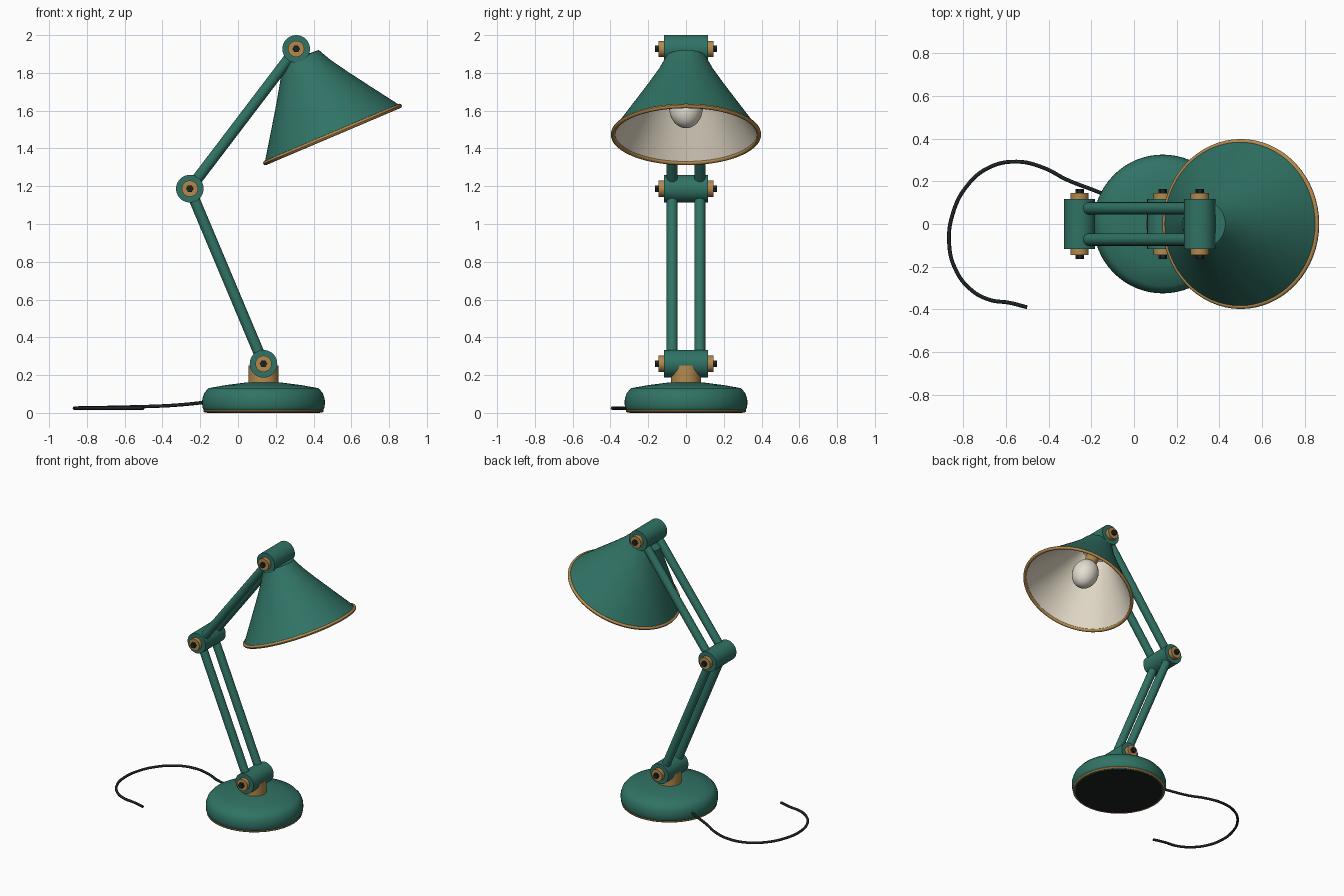
import bpy, bmesh, math
from mathutils import Vector

if "Cube" in bpy.data.objects:
    bpy.data.objects.remove(bpy.data.objects["Cube"])


def material(name, rgb):
    m = bpy.data.materials.new(name)
    m.diffuse_color = (*rgb, 1)
    m.use_nodes = True
    m.node_tree.nodes["Principled BSDF"].inputs["Base Color"].default_value = m.diffuse_color
    return m


GREEN = material("green_enamel", (0.03, 0.17, 0.13))
BRASS = material("brass", (0.45, 0.25, 0.075))
DARK = material("dark_rubber", (0.012, 0.017, 0.017))
CREAM = material("cream_lining", (0.78, 0.71, 0.58))
BULB = material("bulb_glass", (0.78, 0.73, 0.64))


def lathe(name, profile, mat, loc=(0, 0, 0), rot=(0, 0, 0), n=48, angle=35):
    """Spin (radius, height) points around local z."""
    bm = bmesh.new()
    rings = []
    for r, z in profile:
        if r == 0:
            rings.append([bm.verts.new((0, 0, z))] * n)
        else:
            rings.append([bm.verts.new((r * math.cos(2 * math.pi * j / n),
                                        r * math.sin(2 * math.pi * j / n), z)) for j in range(n)])
    for a, b in zip(rings, rings[1:]):
        for j in range(n):
            k = (j + 1) % n
            bm.faces.new(list(dict.fromkeys((a[j], a[k], b[k], b[j]))))
    me = bpy.data.meshes.new(name)
    bm.to_mesh(me)
    bm.free()
    ob = bpy.data.objects.new(name, me)
    bpy.context.collection.objects.link(ob)
    me.materials.append(mat)
    ob.location, ob.rotation_euler = loc, rot
    bpy.ops.object.select_all(action='DESELECT')
    ob.select_set(True)
    bpy.context.view_layer.objects.active = ob
    bpy.ops.object.shade_smooth_by_angle(angle=math.radians(angle))
    return ob


def rod(name, p, q, r, mat, n=32):
    """Capped cylinder between two points."""
    p, q = Vector(p), Vector(q)
    h = (q - p).length
    rot = (q - p).to_track_quat('Z', 'Y').to_euler()
    return lathe(name, [(0, 0), (r, 0), (r, h), (0, h)], mat, p, rot, n)


def ring(name, major, minor, z, mat, loc, rot=(0, 0, 0)):
    """Torus, made by spinning a closed circle."""
    pts = [(major + minor * math.cos(2 * math.pi * i / 12),
            z + minor * math.sin(2 * math.pi * i / 12)) for i in range(13)]
    return lathe(name, pts, mat, loc, rot, 64, 60)


BASE_X = 0.135
JOINTS = {"lower": (BASE_X, 0.26), "elbow": (-0.255, 1.187), "upper": (0.308, 1.927)}

# Base with felt pad, brass trim and post
lathe("base", [(0, 0.003), (0.302, 0.003), (0.315, 0.012), (0.323, 0.03), (0.325, 0.05),
               (0.324, 0.075), (0.314, 0.105), (0.291, 0.131), (0.2, 0.147), (0.1, 0.16),
               (0, 0.163)], GREEN, (BASE_X, 0, 0), n=64, angle=60)
lathe("felt_pad", [(0, 0), (0.298, 0), (0.298, 0.004), (0, 0.004)], DARK, (BASE_X, 0, 0), n=64)
ring("base_trim", 0.311, 0.008, 0.011, BRASS, (BASE_X, 0, 0))
rod("post", (BASE_X, 0, 0.15), (BASE_X, 0, 0.25), 0.08, BRASS)

# Pivot barrels with a washer and bolt on each end
for label, (x, z) in JOINTS.items():
    rod(label + "_barrel", (x, -0.117, z), (x, 0.117, z), 0.073, GREEN, 40)
    for s, side in ((-1, "front"), (1, "back")):
        rod(f"{label}_washer_{side}", (x, s * 0.11, z), (x, s * 0.146, z), 0.043, BRASS)
        rod(f"{label}_bolt_{side}", (x, s * 0.14, z), (x, s * 0.164, z), 0.02, DARK, 6)

# Twin arm rods
for a, b, label in (("lower", "elbow", "lower_arm"), ("elbow", "upper", "upper_arm")):
    for s, side in ((-1, "front"), (1, "back")):
        (ax, az), (bx, bz) = JOINTS[a], JOINTS[b]
        rod(f"{label}_{side}", (ax, s * 0.073, az), (bx, s * 0.073, bz), 0.029, GREEN, 24)

# Shade, lining, rim and bulb hang from the upper joint on a tilted axis
ux, uz = JOINTS["upper"]
head = dict(loc=(ux, 0, uz), rot=(0, math.radians(-23), 0))
outer = [(0.389, -0.49), (0.297, -0.355), (0.206, -0.22), (0.145, -0.125), (0.122, -0.08),
         (0.108, -0.052)]
lathe("shade", outer + [(0, -0.045)], GREEN, n=64, **head)
lathe("shade_lining", [(0, -0.07)] + [(r - 0.01, z - 0.004) for r, z in reversed(outer[:-1])],
      CREAM, n=64, **head)
ring("shade_rim", 0.386, 0.012, -0.492, BRASS, **head)
lathe("bulb_socket", [(0, -0.26), (0.045, -0.26), (0.045, -0.06), (0, -0.06)], BRASS, **head)
lathe("bulb", [(0.09 * math.sin(math.pi * i / 16) if 0 < i < 16 else 0,
                -0.335 - 0.115 * math.cos(math.pi * i / 16)) for i in range(17)],
      BULB, n=32, **head)

# Power cable curling behind the base
path = [(-0.08, 0.11, 0.07), (-0.16, 0.147, 0.058), (-0.316, 0.208, 0.042), (-0.42, 0.262, 0.036),
        (-0.55, 0.292, 0.032), (-0.68, 0.264, 0.029), (-0.785, 0.175, 0.027),
        (-0.85, 0.044, 0.026), (-0.866, -0.087, 0.025), (-0.84, -0.204, 0.025),
        (-0.77, -0.302, 0.025), (-0.68, -0.354, 0.025), (-0.583, -0.369, 0.025),
        (-0.5, -0.39, 0.025)]
cu = bpy.data.curves.new("cable", 'CURVE')
cu.dimensions = '3D'
cu.bevel_depth = 0.009
cu.bevel_resolution = 2
cu.use_fill_caps = True
cu.resolution_u = 6
sp = cu.splines.new('BEZIER')
sp.bezier_points.add(len(path) - 1)
for bp, co in zip(sp.bezier_points, path):
    bp.co = co
    bp.handle_left_type = bp.handle_right_type = 'AUTO'
cu.materials.append(DARK)
bpy.context.collection.objects.link(bpy.data.objects.new("cable", cu))
